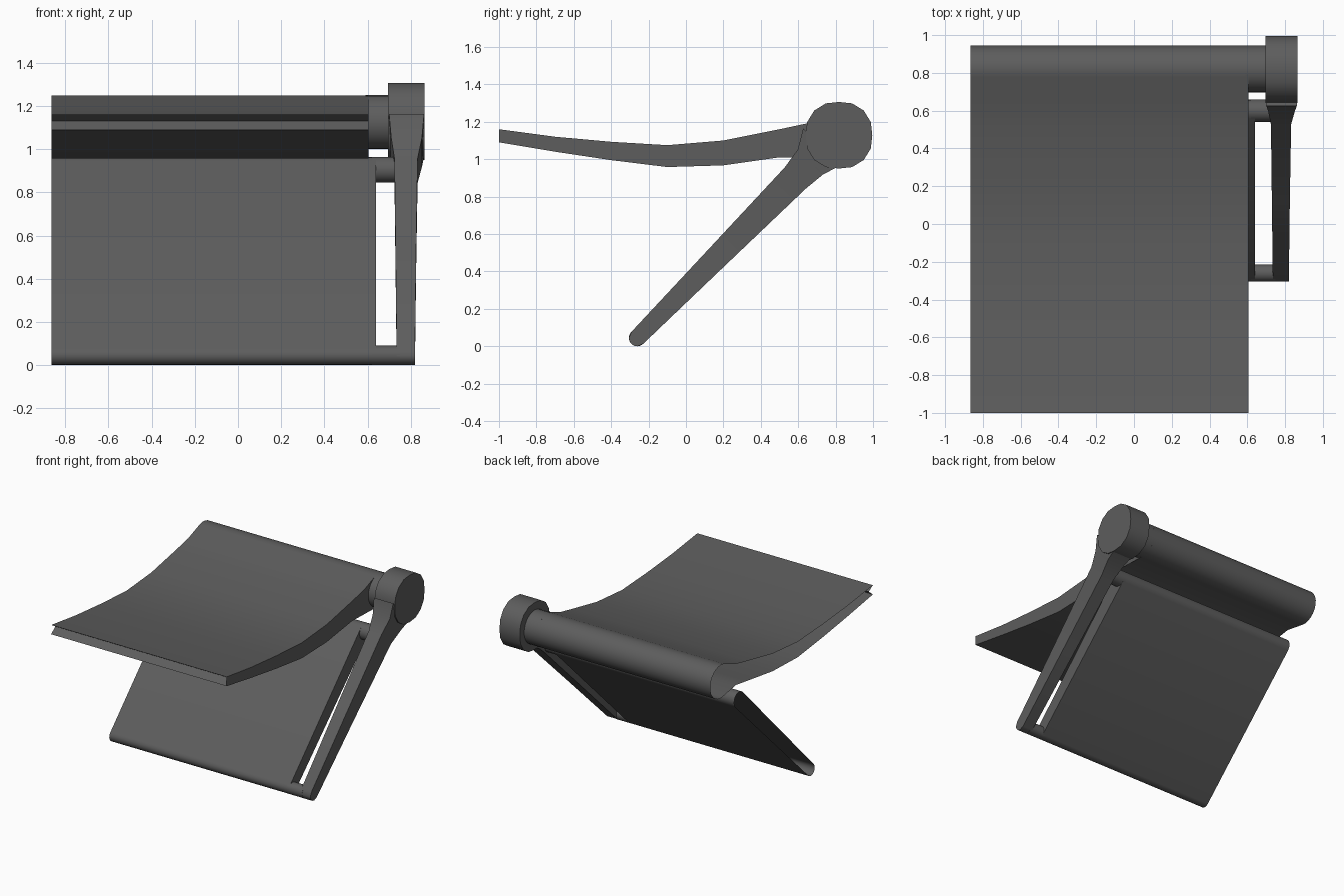
import bpy, bmesh, math

if "Cube" in bpy.data.objects:
    bpy.data.objects.remove(bpy.data.objects["Cube"])

grey = bpy.data.materials.new("dark grey")
grey.diffuse_color = (0.11, 0.11, 0.11, 1)
grey.use_nodes = True
grey.node_tree.nodes["Principled BSDF"].inputs["Base Color"].default_value = grey.diffuse_color


def finish(name, bm, angle=40):
    bmesh.ops.recalc_face_normals(bm, faces=bm.faces)
    mesh = bpy.data.meshes.new(name)
    bm.to_mesh(mesh)
    bm.free()
    mesh.materials.append(grey)
    ob = bpy.data.objects.new(name, mesh)
    bpy.context.collection.objects.link(ob)
    bpy.ops.object.select_all(action='DESELECT')
    ob.select_set(True)
    bpy.context.view_layer.objects.active = ob
    bpy.ops.object.shade_smooth_by_angle(angle=math.radians(angle))
    return ob


def loft(name, rings, cap_start=True, cap_end=True):
    """Skin a list of equal-length rings of (x, y, z) points."""
    bm = bmesh.new()
    vs = [[bm.verts.new(p) for p in ring] for ring in rings]
    n = len(vs[0])
    for a, b in zip(vs, vs[1:]):
        for i in range(n):
            j = (i + 1) % n
            bm.faces.new((a[i], a[j], b[j], b[i]))
    caps = []
    if cap_start:
        caps.append(bm.faces.new(vs[0]))
    if cap_end:
        caps.append(bm.faces.new(vs[-1]))
    bmesh.ops.triangulate(bm, faces=[f for f in caps if len(f.verts) > 4])
    return finish(name, bm)


def extrude(name, profile, x0, x1, **caps):
    """Extrude a (y, z) profile along x."""
    return loft(name, [[(x, y, z) for y, z in profile] for x in (x0, x1)], **caps)


def arc(cy, cz, r, a0, a1, n):
    return [(cy + r * math.cos(math.radians(a0 + (a1 - a0) * i / n)),
             cz + r * math.sin(math.radians(a0 + (a1 - a0) * i / n)))
            for i in range(n + 1)]


LEFT = -0.865
ROD = (0.82, 1.125, 0.125)
TOP = (0.60, 0.905, 0.06)
FOOT = (-0.26, 0.045, 0.045)

# curved seat sheet wrapped round its rod, open at the left end, grooved front edge
seat = [(-1, 1.16), (-0.7, 1.12), (-0.4, 1.093), (-0.1, 1.075), (0.2, 1.10), (0.5, 1.16), (0.64, 1.19)]
seat += arc(*ROD, 110, -100, 14)
seat += [(0.64, 1.03), (0.5, 1.01), (0.2, 0.967), (-0.1, 0.958), (-0.4, 0.995), (-0.7, 1.04), (-1, 1.09), (-0.95, 1.13)]
extrude("seat", seat, LEFT, 0.605, cap_start=False)

# sloping lower panel, open at the left end
panel = arc(*TOP, -45, 135, 8) + arc(*FOOT, 135, 315, 8)
extrude("lower_panel", panel, LEFT, 0.64, cap_start=False)

# round pegs joining the seat and panel to the arm
for name, c, x0 in (("seat_rod", ROD, 0.59), ("upper_peg", TOP, 0.62), ("foot_peg", FOOT, 0.62)):
    extrude(name, arc(*c, 0, 345, 23), x0, 0.75)

# hub at the top of the arm: a slightly squared disc
hub = []
for i in range(16):
    a = 2 * math.pi * i / 16
    k = 1 + 0.05 * abs(math.sin(2 * a))
    hub.append((0.818 + 0.178 * k * math.cos(a), 1.128 + 0.178 * k * math.sin(a)))
extrude("arm_hub", hub, 0.695, 0.865)

# tapered arm: (centre y, centre z, half width, inner x, outer x), round at the foot
sections = [(0.725, 1.065, 0.14, 0.70, 0.862), (0.665, 0.985, 0.095, 0.71, 0.852),
            (0.585, 0.90, 0.08, 0.725, 0.832), (0.16, 0.47, 0.062, 0.73, 0.825),
            (-0.26, 0.045, 0.045, 0.735, 0.82), (-0.283, 0.022, 0.032, 0.735, 0.82),
            (-0.291, 0.014, 0.012, 0.735, 0.82)]
s = math.sqrt(0.5)
loft("arm", [[(x0, y - h * s, z + h * s), (x1, y - h * s, z + h * s),
              (x1, y + h * s, z - h * s), (x0, y + h * s, z - h * s)]
             for y, z, h, x0, x1 in sections])
